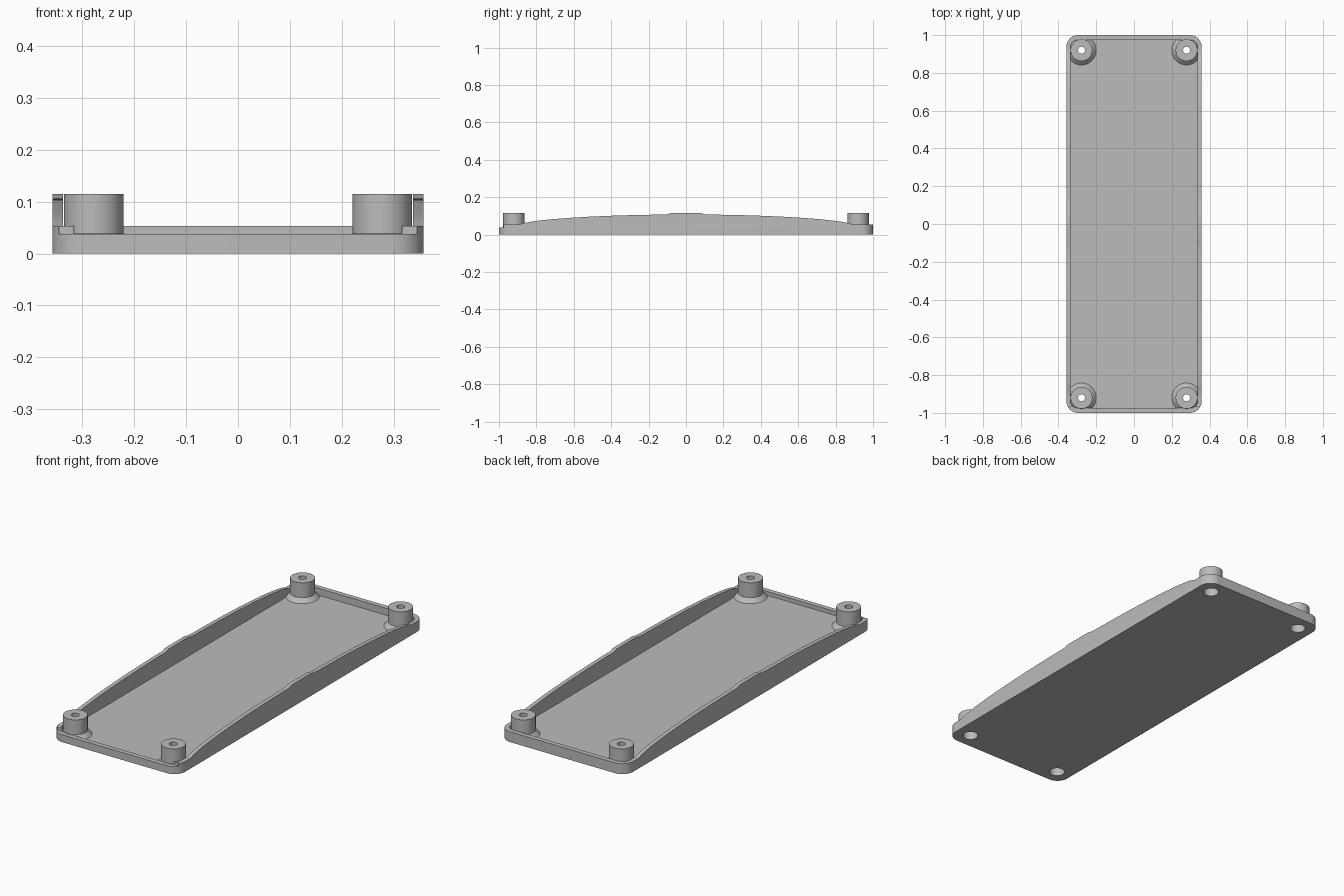
import bpy, bmesh
from math import cos, sin, pi

if "Cube" in bpy.data.objects:
    bpy.data.objects.remove(bpy.data.objects["Cube"], do_unlink=True)

HX, HY = 0.358, 1.0
FLOOR, RIM, TOP = 0.018, 0.053, 0.115
BX, BY = 0.278, 0.92

grey = bpy.data.materials.new("plain grey")
grey.use_nodes = True
colour = (0.5, 0.5, 0.5, 1)
grey.diffuse_color = colour
grey.node_tree.nodes["Principled BSDF"].inputs["Base Color"].default_value = colour


def prism(name, base, offset):
    """Closed solid from a flat outline pushed along an offset."""
    bm = bmesh.new()
    face = bm.faces.new([bm.verts.new(p) for p in base])
    ext = bmesh.ops.extrude_face_region(bm, geom=[face])
    moved = [v for v in ext["geom"] if isinstance(v, bmesh.types.BMVert)]
    bmesh.ops.translate(bm, verts=moved, vec=offset)
    return finish(name, bm)


def finish(name, bm):
    bmesh.ops.recalc_face_normals(bm, faces=bm.faces)
    mesh = bpy.data.meshes.new(name)
    bm.to_mesh(mesh)
    bm.free()
    mesh.materials.append(grey)
    ob = bpy.data.objects.new(name, mesh)
    bpy.context.collection.objects.link(ob)
    return ob


def rounded(hx, hy, r, z, n=12):
    """Rounded rectangle outline."""
    pts = []
    for k, (sx, sy) in enumerate([(1, 1), (-1, 1), (-1, -1), (1, -1)]):
        for i in range(n + 1):
            a = (k + i / n) * pi / 2
            pts.append((sx * (hx - r) + r * cos(a), sy * (hy - r) + r * sin(a), z))
    return pts


def lathe(name, profile, x, y, n=48):
    """Closed solid of revolution from (radius, z) points, capped at both ends."""
    bm = bmesh.new()
    rings = [[bm.verts.new((x + r * cos(2 * pi * i / n), y + r * sin(2 * pi * i / n), z))
              for i in range(n)] for r, z in profile]
    for a, b in zip(rings, rings[1:]):
        for i in range(n):
            j = (i + 1) % n
            bm.faces.new((a[i], a[j], b[j], b[i]))
    bm.faces.new(rings[0])
    bm.faces.new(rings[-1])
    return finish(name, bm)


def combine(target, tool, operation):
    """Apply a boolean and remove its tool."""
    mod = target.modifiers.new("join", "BOOLEAN")
    mod.operation, mod.solver, mod.object = operation, "EXACT", tool
    bpy.context.view_layer.objects.active = target
    bpy.ops.object.modifier_apply(modifier=mod.name)
    bpy.data.objects.remove(tool, do_unlink=True)


# Tray block with rounded corners
tray = prism("tray", rounded(HX, HY, 0.062, 0), (0, 0, 0.2))

# Arched side walls with a small raised step in the middle
arch = [(0.06 + 0.815 * i / 20) for i in range(21)]
half = [(0.08, TOP), (0.105, 0.108)]
half += [(y, RIM + 0.055 * (1 - (y / 0.89) ** 2) ** 0.6) for y in arch if y > 0.12]
half += [(0.89, RIM), (1.1, RIM)]
outline = [(-y, z) for y, z in reversed(half)] + half + [(1.1, -0.1), (-1.1, -0.1)]
combine(tray, prism("arch", [(-0.5, y, z) for y, z in outline], (1, 0, 0)), "INTERSECT")

# Hollow inside, and the lowered front rim
combine(tray, prism("hollow", rounded(0.337, 0.975, 0.04, FLOOR), (0, 0, 0.3)), "DIFFERENCE")
notch = [(-0.345, -1.1, 0.038), (0.345, -1.1, 0.038), (0.345, -0.97, 0.038), (-0.345, -0.97, 0.038)]
combine(tray, prism("notch", notch, (0, 0, 0.3)), "DIFFERENCE")

# Corner posts with flared feet, and stepped screw holes from below
for sx in (-1, 1):
    for sy in (-1, 1):
        x, y = sx * BX, sy * BY
        post = [(0.078, 0.008), (0.078, FLOOR), (0.0575, 0.039), (0.0575, TOP)]
        combine(tray, lathe("post", post, x, y), "UNION")
        hole = [(0.037, -0.05), (0.037, 0.075), (0.0185, 0.075), (0.0185, 0.2)]
        combine(tray, lathe("hole", hole, x, y), "DIFFERENCE")

# Smooth the curves, keep the edges crisp
bpy.ops.object.select_all(action="DESELECT")
tray.select_set(True)
bpy.context.view_layer.objects.active = tray
bpy.ops.object.shade_smooth_by_angle(angle=pi / 7)
